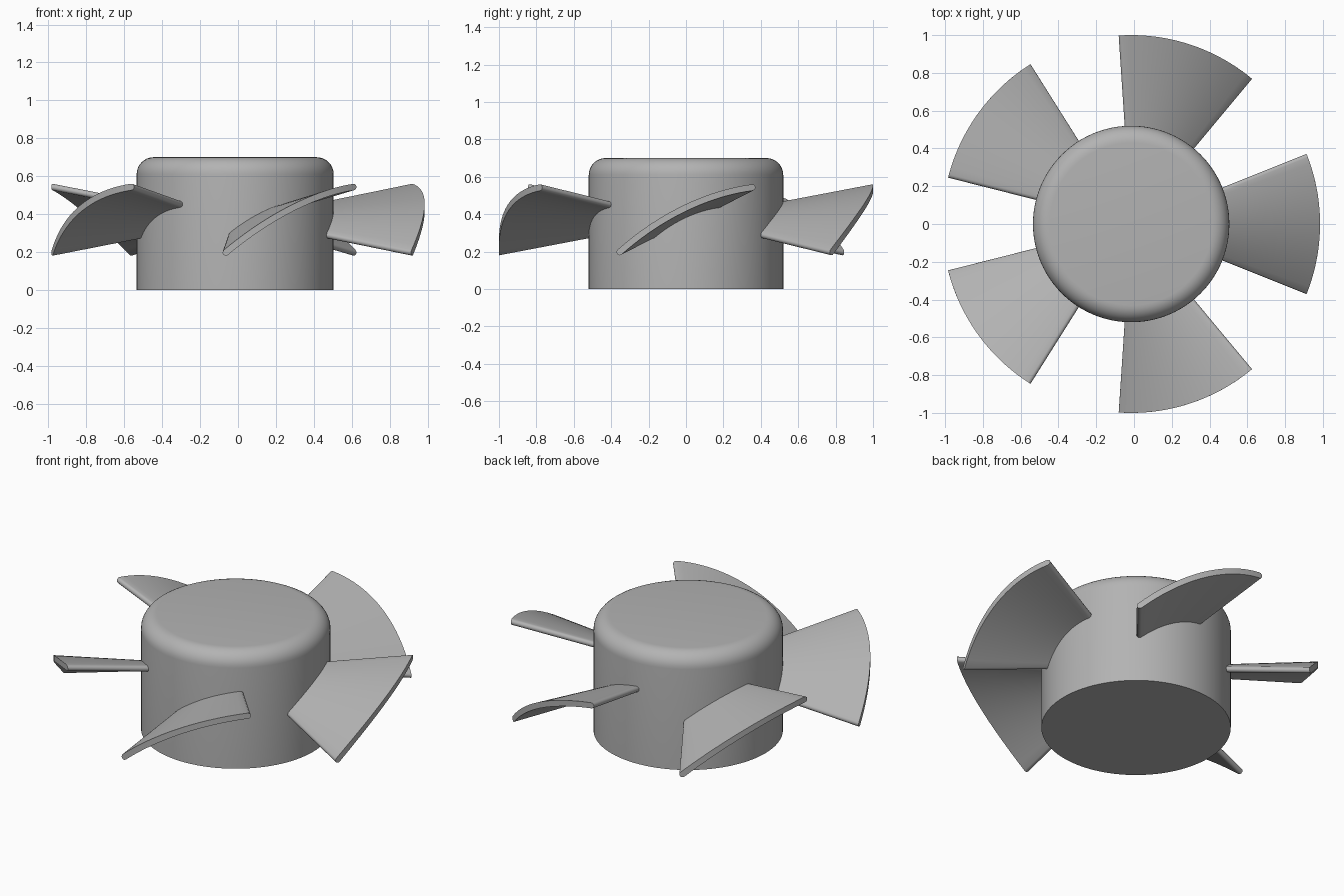
import bpy, bmesh, math
from mathutils import Matrix

cube = bpy.data.objects.get("Cube")
if cube:
    bpy.data.objects.remove(cube, do_unlink=True)

CENTRE_X = -0.015
HUB_R, HUB_H, FILLET = 0.52, 0.70, 0.09
TIP_R, ROOT_R = 1.0, 0.45
HALF_ANGLE = math.radians(21.8)
HALF_THICK = 0.017
MID_Z, RISE, CAMBER = 0.37, 0.173, 0.065
BLADES = 5

grey = bpy.data.materials.new("plain grey")
grey.use_nodes = True
colour = (0.45, 0.45, 0.45, 1)
grey.diffuse_color = colour
grey.node_tree.nodes["Principled BSDF"].inputs["Base Color"].default_value = colour


def finish(name, bm):
    bmesh.ops.recalc_face_normals(bm, faces=bm.faces)
    mesh = bpy.data.meshes.new(name)
    bm.to_mesh(mesh)
    bm.free()
    mesh.materials.append(grey)
    obj = bpy.data.objects.new(name, mesh)
    bpy.context.collection.objects.link(obj)
    bpy.ops.object.select_all(action='DESELECT')
    obj.select_set(True)
    bpy.context.view_layer.objects.active = obj
    bpy.ops.object.shade_smooth_by_angle(angle=math.radians(35))
    return obj


# Hub: cylinder with a rounded top rim
bm = bmesh.new()
bmesh.ops.create_cone(bm, cap_ends=True, segments=96, radius1=HUB_R, radius2=HUB_R,
                      depth=HUB_H, matrix=Matrix.Translation((CENTRE_X, 0, HUB_H / 2)))
rim = [e for e in bm.edges if all(v.co.z > HUB_H - 0.01 for v in e.verts)]
bmesh.ops.bevel(bm, geom=rim, offset=FILLET, segments=8, profile=0.5, affect='EDGES')
finish("hub", bm)


def blade_section(r, steps=20, cap=6):
    """Closed cambered outline with round ends, wrapped on a cylinder of radius r."""
    k = 1 - 1.1 * (TIP_R - r)
    half = HALF_ANGLE * r - HALF_THICK
    upper, lower, ends = [], [], []
    for i in range(steps + 1):
        u = 2 * i / steps - 1
        s, z = half * u, MID_Z + k * (RISE * u + CAMBER * (1 - u * u))
        tilt = math.atan2(k * (RISE - 2 * CAMBER * u), half)

        def offset(a):
            return (s + HALF_THICK * math.cos(tilt + a), z + HALF_THICK * math.sin(tilt + a))

        upper.append(offset(math.pi / 2))
        lower.append(offset(-math.pi / 2))
        if i in (0, steps):
            start = math.pi / 2 if i else 3 * math.pi / 2
            ends.append([offset(start - math.pi * j / cap) for j in range(1, cap)])
    outline = upper + ends[1] + lower[::-1] + ends[0]
    return [(r * math.cos(s / r), r * math.sin(s / r), z) for s, z in outline]


# Blades: twisted, cambered sections lofted from inside the hub to the tip
for n in range(BLADES):
    bm = bmesh.new()
    rings = []
    for j in range(5):
        r = ROOT_R + (TIP_R - ROOT_R) * j / 4
        rings.append([bm.verts.new(p) for p in blade_section(r)])
    for a, b in zip(rings, rings[1:]):
        for i in range(len(a)):
            m = (i + 1) % len(a)
            bm.faces.new((a[i], a[m], b[m], b[i]))
    bm.faces.new(rings[0])
    bm.faces.new(rings[-1])
    turn = Matrix.Rotation(2 * math.pi * n / BLADES, 4, 'Z')
    bmesh.ops.transform(bm, matrix=Matrix.Translation((CENTRE_X, 0, 0)) @ turn, verts=bm.verts)
    bmesh.ops.triangulate(bm, faces=[f for f in bm.faces if len(f.verts) > 4])
    finish("blade_%d" % (n + 1), bm)
